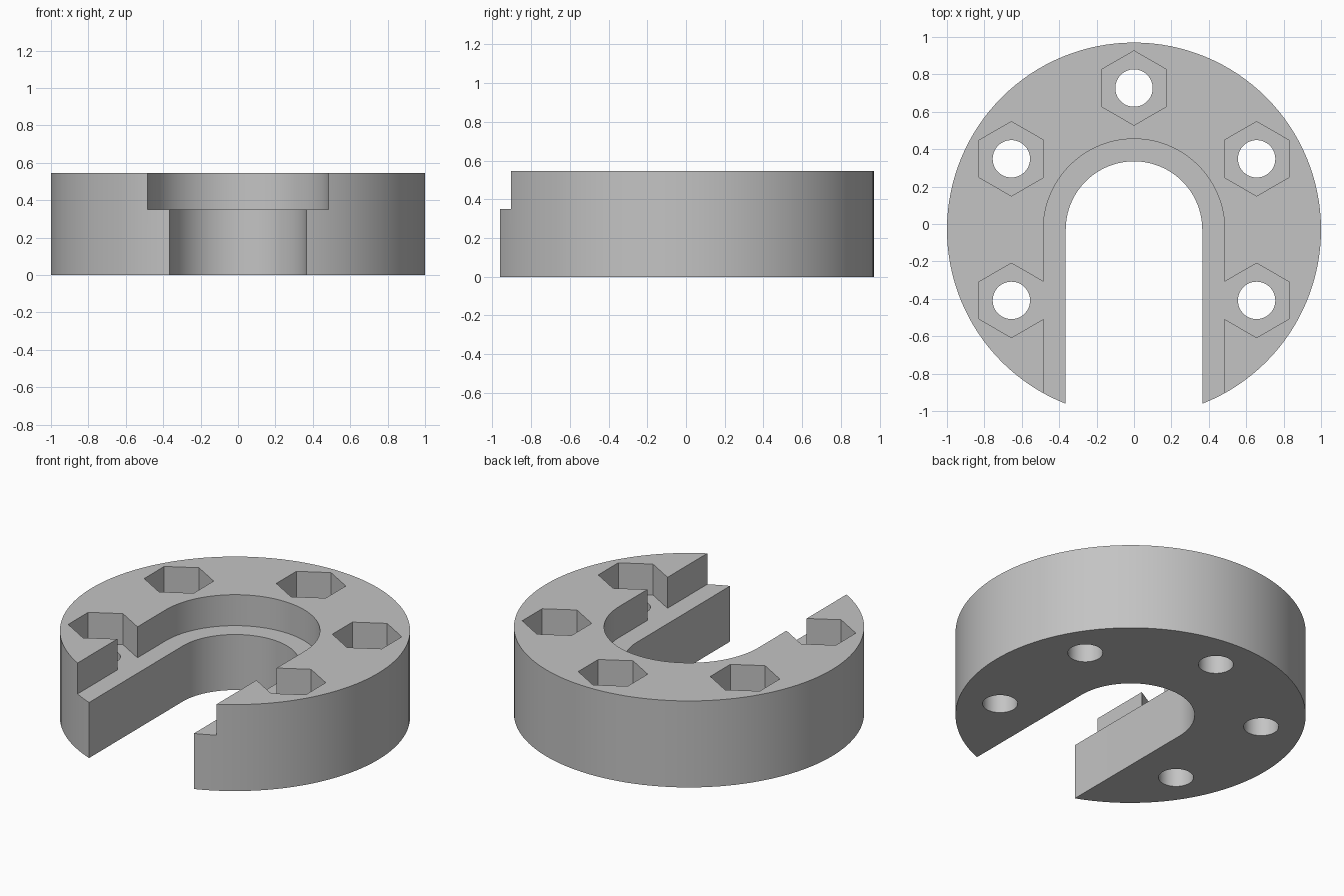
import bpy, bmesh
from math import sin, cos, pi, radians

if "Cube" in bpy.data.objects:
    bpy.data.objects.remove(bpy.data.objects["Cube"])

CY = -0.03                 # centre of the disc in y
HEIGHT, STEP = 0.545, 0.35  # full height and recess floor
BOLT_R = 0.757             # bolt circle radius

grey = bpy.data.materials.new("plain grey")
grey.use_nodes = True
colour = (0.55, 0.55, 0.55, 1)
grey.diffuse_color = colour
grey.node_tree.nodes["Principled BSDF"].inputs["Base Color"].default_value = colour


def arc(cx, cy, r, n, start=0.0, sweep=2 * pi):
    closed = sweep >= 2 * pi
    steps = n if closed else n + 1
    return [(cx + r * cos(start + sweep * i / n), cy + r * sin(start + sweep * i / n))
            for i in range(steps)]


def prism(name, outline, z0, z1):
    """Extrude a closed counter-clockwise outline from z0 to z1."""
    bm = bmesh.new()
    face = bm.faces.new([bm.verts.new((x, y, z0)) for x, y in outline])
    top = bmesh.ops.extrude_face_region(bm, geom=[face])["geom"]
    verts = [v for v in top if isinstance(v, bmesh.types.BMVert)]
    bmesh.ops.translate(bm, verts=verts, vec=(0, 0, z1 - z0))
    bmesh.ops.recalc_face_normals(bm, faces=bm.faces)
    mesh = bpy.data.meshes.new(name)
    bm.to_mesh(mesh)
    bm.free()
    obj = bpy.data.objects.new(name, mesh)
    bpy.context.collection.objects.link(obj)
    return obj


def slot(r):
    """U-shaped outline, round at the back and open at the front."""
    return arc(0, CY, r, 64, 0, pi) + [(-r, -1.3), (r, -1.3)]


# Disc body
body = prism("slotted_flange", arc(0, CY, 1, 128), 0, HEIGHT)
body.data.materials.append(grey)

# Through slot and wider upper recess
cutters = [prism("slot_cutter", slot(0.365), -0.2, 0.8),
           prism("recess_cutter", slot(0.485), STEP, 0.8)]

# Five bolt holes with hexagonal nut pockets
for i in range(5):
    a = radians(-30 + 60 * i)
    x, y = BOLT_R * cos(a), CY + BOLT_R * sin(a)
    cutters.append(prism("nut_pocket_cutter", arc(x, y, 0.199, 6, pi / 6), STEP, 0.8))
    cutters.append(prism("bolt_hole_cutter", arc(x, y, 0.1, 48), -0.2, 0.8))

# Apply the cuts, then drop the helpers
bpy.context.view_layer.objects.active = body
body.select_set(True)
for cutter in cutters:
    cutter.hide_render = True
    cut = body.modifiers.new("cut", "BOOLEAN")
    cut.operation, cut.solver, cut.object = "DIFFERENCE", "EXACT", cutter
    bpy.ops.object.modifier_apply(modifier=cut.name)
for cutter in cutters:
    bpy.data.objects.remove(cutter)

bpy.ops.object.select_all(action="DESELECT")
body.select_set(True)
bpy.ops.object.shade_smooth_by_angle(angle=radians(30))
